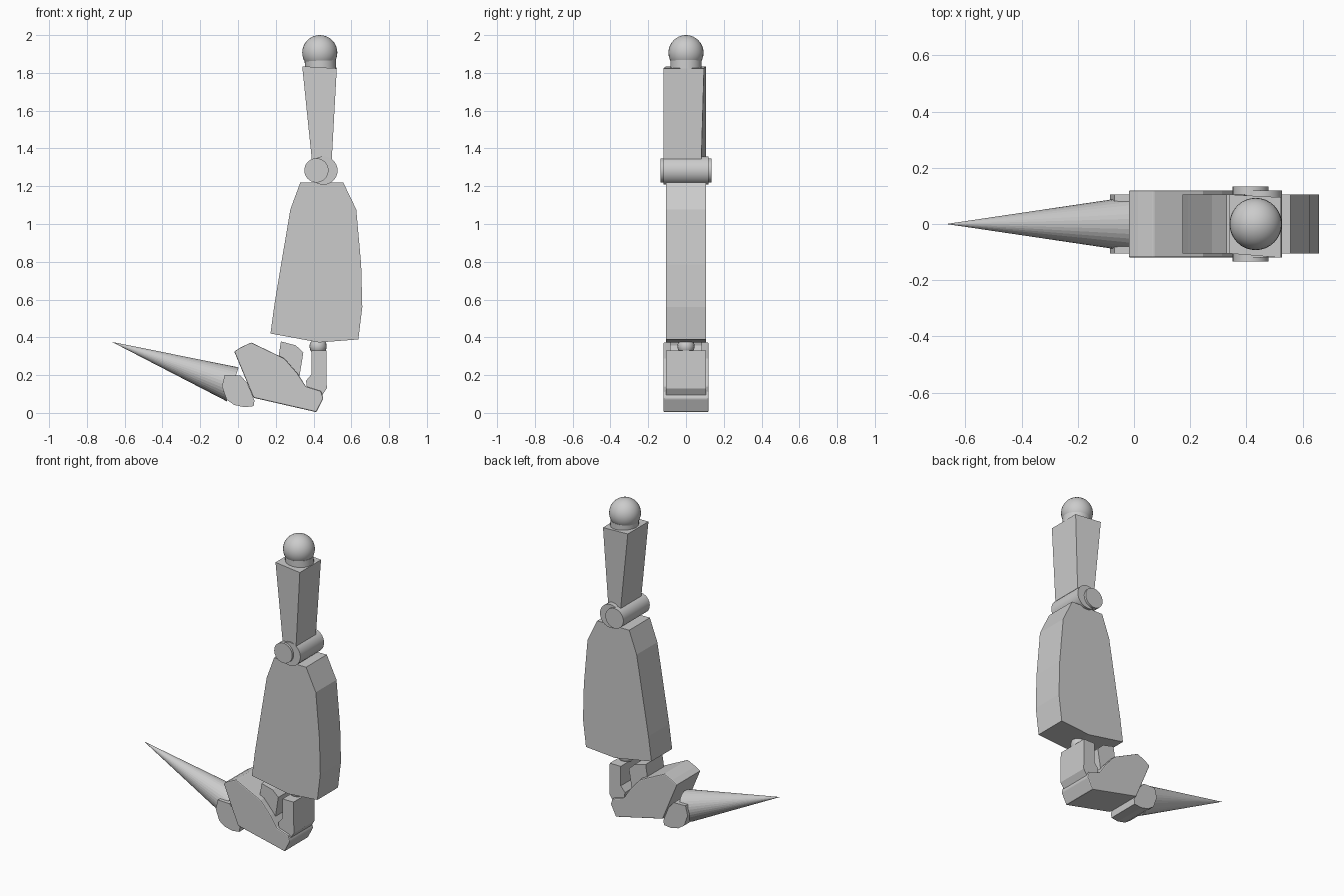
import bpy, bmesh, math
from mathutils import Vector

if "Cube" in bpy.data.objects:
    bpy.data.objects.remove(bpy.data.objects["Cube"])


def finish(name, bm, bevel=0.0, smooth=False):
    bmesh.ops.recalc_face_normals(bm, faces=bm.faces)
    me = bpy.data.meshes.new(name)
    bm.to_mesh(me)
    bm.free()
    ob = bpy.data.objects.new(name, me)
    bpy.context.collection.objects.link(ob)
    if bevel:
        m = ob.modifiers.new("edge", 'BEVEL')
        m.width, m.segments = bevel, 2
    if smooth:
        bpy.ops.object.select_all(action='DESELECT')
        ob.select_set(True)
        bpy.context.view_layer.objects.active = ob
        bpy.ops.object.shade_smooth_by_angle(angle=math.radians(35))
    return ob


def slab(name, profile, half, bevel=0.0):
    """Side profile in x,z extruded evenly across y."""
    bm = bmesh.new()
    front = [bm.verts.new((x, -half, z)) for x, z in profile]
    back = [bm.verts.new((x, half, z)) for x, z in profile]
    bm.faces.new(front)
    bm.faces.new(back[::-1])
    for i in range(len(profile)):
        j = (i + 1) % len(profile)
        bm.faces.new((front[i], back[i], back[j], front[j]))
    return finish(name, bm, bevel)


def rod(name, a, b, r1, r2, sides=32, smooth=True):
    """Cylinder or cone from point a to point b."""
    a, b = Vector(a), Vector(b)
    bm = bmesh.new()
    bmesh.ops.create_cone(bm, cap_ends=True, segments=sides, radius1=r1, radius2=r2, depth=(b - a).length)
    ob = finish(name, bm, smooth=smooth)
    ob.location = (a + b) / 2
    ob.rotation_mode = 'QUATERNION'
    ob.rotation_quaternion = (b - a).to_track_quat('Z', 'Y')
    return ob


def ball(name, centre, r, u=32, v=16):
    bm = bmesh.new()
    bmesh.ops.create_uvsphere(bm, u_segments=u, v_segments=v, radius=r)
    ob = finish(name, bm, smooth=True)
    ob.location = centre
    return ob


# Hip ball and collar
ball("hip_ball", (0.433, 0, 1.907), 0.093)
rod("hip_collar", (0.438, 0, 1.80), (0.436, 0, 1.865), 0.083, 0.083)

# Thigh: tapered, slightly twisted block
bm = bmesh.new()
rings = []
for x0, x1, z0, z1, back in ((0.395, 0.494, 1.30, 1.30, 0.08), (0.34, 0.523, 1.835, 1.824, 0.095)):
    rings.append([bm.verts.new(p) for p in ((x0, -0.105, z0), (x1, -0.12, z1), (x1, back, z1), (x0, 0.105, z0))])
bm.faces.new(rings[0])
bm.faces.new(rings[1])
for i in range(4):
    j = (i + 1) % 4
    bm.faces.new((rings[0][i], rings[0][j], rings[1][j], rings[1][i]))
finish("thigh", bm)

# Knee: two overlapping hinge pins
rod("knee_pin", (0.415, -0.134, 1.284), (0.415, 0.134, 1.284), 0.064, 0.064)
rod("knee_barrel", (0.452, -0.12, 1.283), (0.452, 0.12, 1.283), 0.075, 0.075)

# Shin
slab("shin", [(0.33, 1.22), (0.557, 1.22), (0.626, 1.077), (0.652, 0.786),
              (0.658, 0.56), (0.637, 0.389), (0.43, 0.373), (0.172, 0.42),
              (0.193, 0.575), (0.277, 1.077)], 0.105)

# Ankle joint and heel post
ball("ankle_ball", (0.424, 0, 0.352), 0.046, 16, 8)
slab("heel_post", [(0.39, 0.33), (0.468, 0.33), (0.47, 0.13), (0.44, 0.085),
                   (0.37, 0.10), (0.36, 0.17), (0.39, 0.205)], 0.105)

# Foot and instep block
slab("foot", [(-0.02, 0.325), (0.015, 0.347), (0.07, 0.373), (0.246, 0.288),
              (0.314, 0.21), (0.36, 0.14), (0.44, 0.115), (0.452, 0.077),
              (0.415, 0.004), (0.082, 0.08)], 0.12, 0.006)
slab("instep", [(0.227, 0.378), (0.305, 0.358), (0.346, 0.32), (0.325, 0.19),
                (0.22, 0.22), (0.215, 0.30)], 0.085)

# Toe hinge and spike
slab("toe_hinge", [(-0.07, 0.20), (0.013, 0.198), (0.05, 0.156), (0.087, 0.066),
                   (0.083, 0.036), (0.034, 0.03), (-0.02, 0.042), (-0.06, 0.07),
                   (-0.085, 0.14)], 0.105)
rod("toe_spike", (-0.028, 0, 0.151), (-0.668, 0, 0.376), 0.095, 0.0, 32, False)
